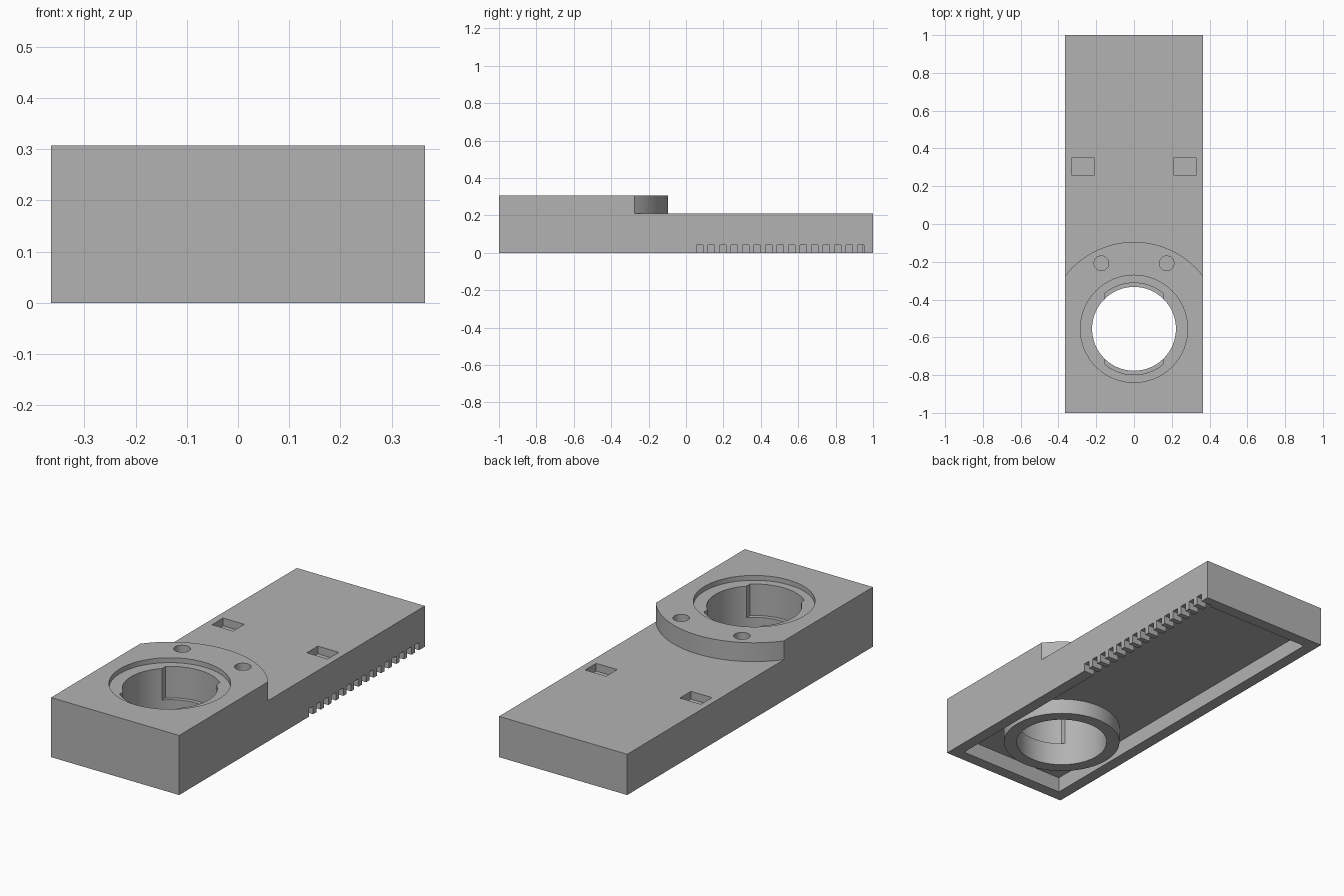
import bpy
import bmesh
from math import sin, cos, asin, pi

default = bpy.data.objects.get("Cube")
if default:
    bpy.data.objects.remove(default, do_unlink=True)

grey = bpy.data.materials.new("mid_grey")
grey.use_nodes = True
COLOUR = (0.45, 0.45, 0.45, 1)
grey.diffuse_color = COLOUR
grey.node_tree.nodes["Principled BSDF"].inputs["Base Color"].default_value = COLOUR

HALF_W, HEIGHT, STEP_Z, CEILING = 0.365, 0.307, 0.21, 0.08
WALL = 0.06
BORE_Y = -0.555


def arc(radius, start, end, steps=48):
    """Points on an arc around the bore centre."""
    return [(radius * cos(start + (end - start) * i / steps),
             BORE_Y + radius * sin(start + (end - start) * i / steps))
            for i in range(steps + 1)]


def circle(x, y, radius, sides=64):
    return [(x + radius * cos(2 * pi * i / sides), y + radius * sin(2 * pi * i / sides))
            for i in range(sides)]


def rect(x0, x1, y0, y1):
    return [(x0, y0), (x1, y0), (x1, y1), (x0, y1)]


def prism(name, profiles, z0, z1):
    """Extrude one or more outlines between two heights."""
    bm = bmesh.new()
    for outline in profiles:
        face = bm.faces.new([bm.verts.new((x, y, z0)) for x, y in outline])
        extruded = bmesh.ops.extrude_face_region(bm, geom=[face])["geom"]
        verts = [v for v in extruded if isinstance(v, bmesh.types.BMVert)]
        bmesh.ops.translate(bm, verts=verts, vec=(0, 0, z1 - z0))
    bmesh.ops.recalc_face_normals(bm, faces=bm.faces)
    mesh = bpy.data.meshes.new(name)
    bm.to_mesh(mesh)
    bm.free()
    mesh.materials.append(grey)
    obj = bpy.data.objects.new(name, mesh)
    bpy.context.collection.objects.link(obj)
    return obj


def combine(target, other, operation="DIFFERENCE"):
    """Apply a boolean and discard the helper."""
    other.hide_render = True
    mod = target.modifiers.new(other.name, "BOOLEAN")
    mod.operation = operation
    mod.solver = "EXACT"
    mod.object = other
    bpy.context.view_layer.objects.active = target
    bpy.ops.object.modifier_apply(modifier=mod.name)
    bpy.data.objects.remove(other, do_unlink=True)


# Main block, with the rear lowered behind a curved step
body = prism("housing", [rect(-HALF_W, HALF_W, -1, 1)], 0, HEIGHT)
edge = asin(0.4 / 0.46)
step = arc(0.46, pi / 2 - edge, pi / 2 + edge) + [(-0.4, 1.1), (0.4, 1.1)]
combine(body, prism("step_cutter", [step], STEP_Z, 0.4))

# Hollow underside with a round boss
inner = HALF_W - WALL
combine(body, prism("cavity_cutter", [rect(-inner, inner, WALL - 1, 1 - WALL)], -0.1, CEILING))
combine(body, prism("boss", [circle(0, BORE_Y, 0.285)], 0, CEILING + 0.02), "UNION")

# Through bore, front and rear relief slots, shallow counterbore
combine(body, prism("bore_cutter", [circle(0, BORE_Y, 0.222)], -0.1, 0.4))
reach = asin(0.155 / 0.243)
slot = (arc(0.243, pi / 2 - reach, pi / 2 + reach, 16)
        + arc(0.243, 1.5 * pi - reach, 1.5 * pi + reach, 16))
combine(body, prism("slot_cutter", [slot], 0.12, 0.4))
combine(body, prism("counterbore_cutter", [circle(0, BORE_Y, 0.284)], 0.282, 0.4))

# Pin holes and rectangular pockets, one of each per side
combine(body, prism("pin_cutter", [circle(s * 0.173, -0.208, 0.039, 32) for s in (-1, 1)],
                    STEP_Z, 0.4))
combine(body, prism("pocket_cutter", [rect(s * 0.27 - 0.06, s * 0.27 + 0.06, 0.26, 0.35)
                                      for s in (-1, 1)], 0.17, 0.4))

# Row of notches along the lower left wall
notches = [rect(inner - 0.01, 0.4, 0.055 + i * 0.0616, 0.09 + i * 0.0616) for i in range(15)]
combine(body, prism("notch_cutter", notches, -0.1, 0.041))

# Smooth the round walls, keep machined edges sharp
bpy.ops.object.select_all(action="DESELECT")
body.select_set(True)
bpy.context.view_layer.objects.active = body
bpy.ops.object.shade_smooth_by_angle(angle=pi / 6)
